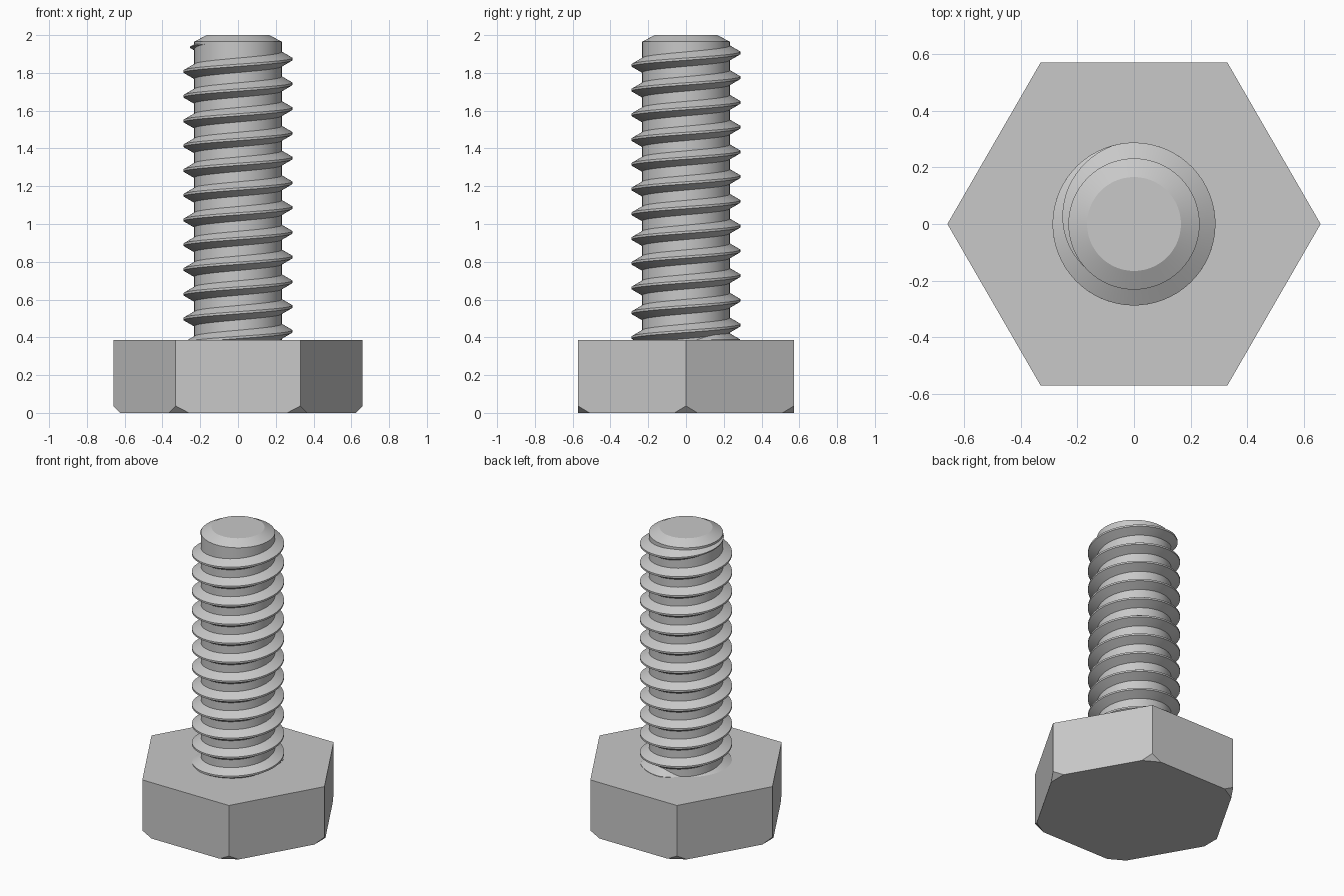
import bpy, bmesh, math
from mathutils import Vector

cube = bpy.data.objects.get("Cube")
if cube:
    bpy.data.objects.remove(cube, do_unlink=True)

HEAD_R, HEAD_TOP = 0.66, 0.386
ROOT, DEPTH, PITCH = 0.232, 0.056, 0.131
SEGMENTS = 64

steel = bpy.data.materials.new("grey_steel")
steel.use_nodes = True
COLOUR = (0.58, 0.58, 0.58, 1)
steel.diffuse_color = COLOUR
steel.node_tree.nodes["Principled BSDF"].inputs["Base Color"].default_value = COLOUR


def finish(bm, name, smooth=True):
    bmesh.ops.recalc_face_normals(bm, faces=bm.faces)
    mesh = bpy.data.meshes.new(name)
    bm.to_mesh(mesh)
    bm.free()
    mesh.materials.append(steel)
    if smooth:
        mesh.shade_smooth()
        mesh.set_sharp_from_angle(angle=math.radians(25))
    obj = bpy.data.objects.new(name, mesh)
    bpy.context.collection.objects.link(obj)
    return obj


def polar(r, a, z):
    return Vector((r * math.cos(a), r * math.sin(a), z))


def loft(bm, rings, closed_path=False):
    """Skin a list of equal point rings and cap both ends."""
    rows = [[bm.verts.new(p) for p in ring] for ring in rings]
    n = len(rows[0])
    for a, b in zip(rows, rows[1:]):
        for i in range(n):
            j = (i + 1) % n
            bm.faces.new((a[i], a[j], b[j], b[i]))
    bm.faces.new(rows[0])
    bm.faces.new(rows[-1])


# Hexagonal head, with its lower corners sliced off
bm = bmesh.new()
hexagon = [i * math.pi / 3 for i in range(6)]
loft(bm, [[polar(HEAD_R, a, z) for a in hexagon] for z in (0, HEAD_TOP)])
for a in hexagon:
    geom = bm.verts[:] + bm.edges[:] + bm.faces[:]
    cut = bmesh.ops.bisect_plane(bm, geom=geom, plane_co=polar(0.625, a, 0),
                                 plane_no=polar(1, a, -0.95), clear_outer=True)
    edges = [e for e in cut["geom_cut"] if isinstance(e, bmesh.types.BMEdge)]
    bmesh.ops.contextual_create(bm, geom=edges)
finish(bm, "hex_head", smooth=False)

# Plain shaft core with a chamfered tip
bm = bmesh.new()
angles = [2 * math.pi * i / SEGMENTS for i in range(SEGMENTS)]
profile = [(ROOT, HEAD_TOP - 0.05), (ROOT, 1.965), (0.166, 2.0)]
loft(bm, [[polar(r, a, z) for a in angles] for r, z in profile])
finish(bm, "shaft_core")


def ridge(name, start, end, height, size):
    """Sweep a trapezoid ridge around the shaft; start and end in turns."""
    bm = bmesh.new()
    steps = round((end - start) * SEGMENTS)
    rings = []
    for i in range(steps + 1):
        t = start + (end - start) * i / steps
        a, z, k = 2 * math.pi * t, height(t), size(t)
        w, c = 0.006 + 0.041 * k, 0.005 * k + 0.001
        r0, r1 = ROOT - 0.015, ROOT - 0.001 + (DEPTH + 0.001) * k
        rings.append([polar(r0, a, z - w), polar(r1, a, z - c),
                      polar(r1, a, z + c), polar(r0, a, z + w)])
    loft(bm, rings)
    return finish(bm, name)


# Right-handed thread, starting inside the head and fading out near the tip
FADE, END = 11.29, 11.62
ridge("screw_thread", -0.8, END,
      lambda t: 0.432 + PITCH * t,
      lambda t: min(1, (END - t) / (END - FADE)))

# Short run-out of the thread lying on the head
ridge("thread_runout", 0.03, 0.33,
      lambda t: HEAD_TOP - 0.003,
      lambda t: min(1, 12 * (t - 0.03), 12 * (0.33 - t)))
